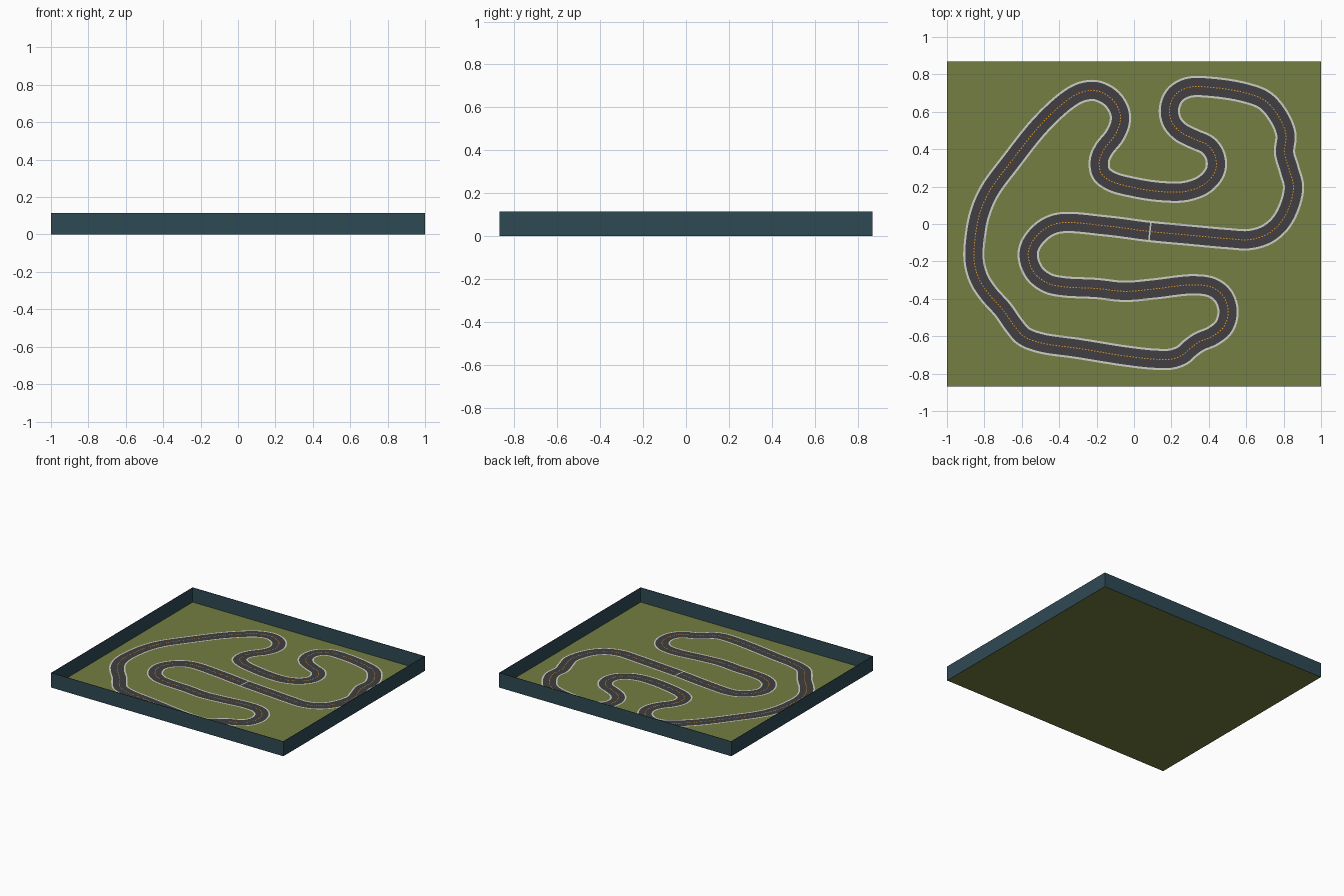
import bpy, bmesh
from mathutils import Vector

if "Cube" in bpy.data.objects:
    bpy.data.objects.remove(bpy.data.objects["Cube"])

HX, HY, WALL_H, T = 1.0, 0.87, 0.115, 0.003   # half sizes, wall height, sheet thickness
ROAD, EDGE = 0.046, 0.057                     # half widths: asphalt, outer edge line


def material(name, rgb):
    m = bpy.data.materials.new(name)
    m.diffuse_color = (*rgb, 1)
    m.use_nodes = True
    m.node_tree.nodes["Principled BSDF"].inputs["Base Color"].default_value = m.diffuse_color
    return m


GRASS = material("grass green", (0.175, 0.21, 0.053))
WALL = material("dark teal", (0.028, 0.068, 0.088))
ASPHALT = material("asphalt grey", (0.052, 0.049, 0.052))
WHITE = material("line white", (0.62, 0.62, 0.58))
ORANGE = material("centre line orange", (0.80, 0.32, 0.02))


def add_object(name, bm, mat):
    mesh = bpy.data.meshes.new(name)
    bm.to_mesh(mesh)
    bm.free()
    mesh.materials.append(mat)
    ob = bpy.data.objects.new(name, mesh)
    bpy.context.collection.objects.link(ob)
    return ob


def box(name, lo, hi, mat):
    bm = bmesh.new()
    bmesh.ops.create_cube(bm, size=1)
    for v in bm.verts:
        v.co = [(a + b) / 2 + c * (b - a) for a, b, c in zip(lo, hi, v.co)]
    return add_object(name, bm, mat)


# Tray: floor and four thin walls
box("grass_floor", (-HX + T, -HY + T, 0), (HX - T, HY - T, 0.002), GRASS)
for s, side in ((-1, "left"), (1, "right")):
    x = sorted((s * HX, s * (HX - T)))
    box("wall_" + side, (x[0], -HY, 0), (x[1], HY, WALL_H), WALL)
for s, side in ((-1, "front"), (1, "back")):
    y = sorted((s * HY, s * (HY - T)))
    box("wall_" + side, (-HX + T, y[0], 0), (HX - T, y[1], WALL_H), WALL)

# Centre path of the circuit, starting at the start line
PATH = [
    (.085, -.04), (-.15, -.01), (-.40, .005), (-.49, -.035), (-.555, -.115),
    (-.565, -.18), (-.53, -.265), (-.46, -.317), (-.38, -.335), (-.20, -.345),
    (-.05, -.36), (.10, -.348), (.32, -.325), (.42, -.34), (.48, -.39),
    (.503, -.47), (.48, -.55), (.42, -.60), (.35, -.63), (.30, -.665),
    (.26, -.70), (.20, -.722), (.10, -.722), (-.05, -.705), (-.30, -.665),
    (-.50, -.635), (-.59, -.60), (-.64, -.545), (-.70, -.46), (-.78, -.37),
    (-.83, -.29), (-.855, -.19), (-.845, -.04), (-.82, .07), (-.77, .18),
    (-.66, .33), (-.50, .53), (-.36, .66), (-.28, .705), (-.20, .712),
    (-.12, .67), (-.077, .60), (-.075, .54), (-.105, .47), (-.16, .40),
    (-.185, .34), (-.175, .27), (-.12, .228), (0, .195), (.15, .173),
    (.28, .175), (.38, .215), (.435, .285), (.435, .36), (.395, .42),
    (.32, .455), (.245, .495), (.20, .55), (.19, .62), (.22, .69),
    (.29, .73), (.42, .73), (.60, .70), (.70, .66), (.77, .58),
    (.812, .48), (.805, .38), (.83, .29), (.853, .19), (.80, .03),
    (.72, -.05), (.62, -.083), (.50, -.078), (.30, -.06)]


def smooth_loop(pts, steps):
    """Centripetal Catmull-Rom spline through a closed loop of points."""
    p = [Vector(q) for q in pts]
    out = []
    for i in range(len(p)):
        a, b, c, d = (p[(i + k) % len(p)] for k in (-1, 0, 1, 2))
        t0, t1, t2 = ((v - u).length ** 0.5 for u, v in ((a, b), (b, c), (c, d)))
        m1 = t1 * ((b - a) / t0 - (c - a) / (t0 + t1) + (c - b) / t1)
        m2 = t1 * ((c - b) / t1 - (d - b) / (t1 + t2) + (d - c) / t2)
        for k in range(steps):
            t = k / steps
            out.append(b + m1 * t + (3 * (c - b) - 2 * m1 - m2) * t ** 2
                       + (2 * (b - c) + m1 + m2) * t ** 3)
    return out


def resample(loop, step):
    """Evenly spaced points along the loop (even count)."""
    seg = [(q - p).length for p, q in zip(loop, loop[1:] + loop[:1])]
    n = 2 * round(sum(seg) / step / 2)
    gap = sum(seg) / n
    out, i, run = [], 0, 0.0
    for k in range(n):
        while run + seg[i] < k * gap and i < len(seg) - 1:
            run += seg[i]
            i += 1
        out.append(loop[i].lerp(loop[(i + 1) % len(loop)], (k * gap - run) / seg[i]))
    return out


LINE = resample(smooth_loop(PATH, 12), 0.008)
N = len(LINE)
NORMAL = []
for i in range(N):
    t = (LINE[(i + 2) % N] - LINE[i - 2]).normalized()
    NORMAL.append(Vector((-t.y, t.x)))


def strip(name, lo, hi, z, mat, every=1):
    """Flat ribbon following the circuit between two side offsets; every=2 gives dashes."""
    bm = bmesh.new()
    rows = [[bm.verts.new((*(p + n * o), z)) for o in (lo, hi)]
            for p, n in zip(LINE, NORMAL)]
    for i in range(0, N, every):
        a, b = rows[i], rows[(i + 1) % N]
        bm.faces.new((a[0], b[0], b[1], a[1]))
    return add_object(name, bm, mat)


# Road surface, edge lines, dashed centre line
strip("road", -ROAD, ROAD, 0.004, ASPHALT)
strip("edge_line_left", ROAD, EDGE, 0.004, WHITE)
strip("edge_line_right", -EDGE, -ROAD, 0.004, WHITE)
strip("centre_dashes", -0.0025, 0.0025, 0.005, ORANGE, every=2)

# Start line across the road
bm = bmesh.new()
along = Vector((NORMAL[0].y, -NORMAL[0].x)) * 0.004
bm.faces.new([bm.verts.new((*(LINE[0] + NORMAL[0] * s * ROAD + along * t), 0.006))
              for s, t in ((-1, -1), (-1, 1), (1, 1), (1, -1))])
bmesh.ops.recalc_face_normals(bm, faces=bm.faces)
for f in bm.faces:
    f.normal_update()
    if f.normal.z < 0:
        f.normal_flip()
add_object("start_line", bm, WHITE)
